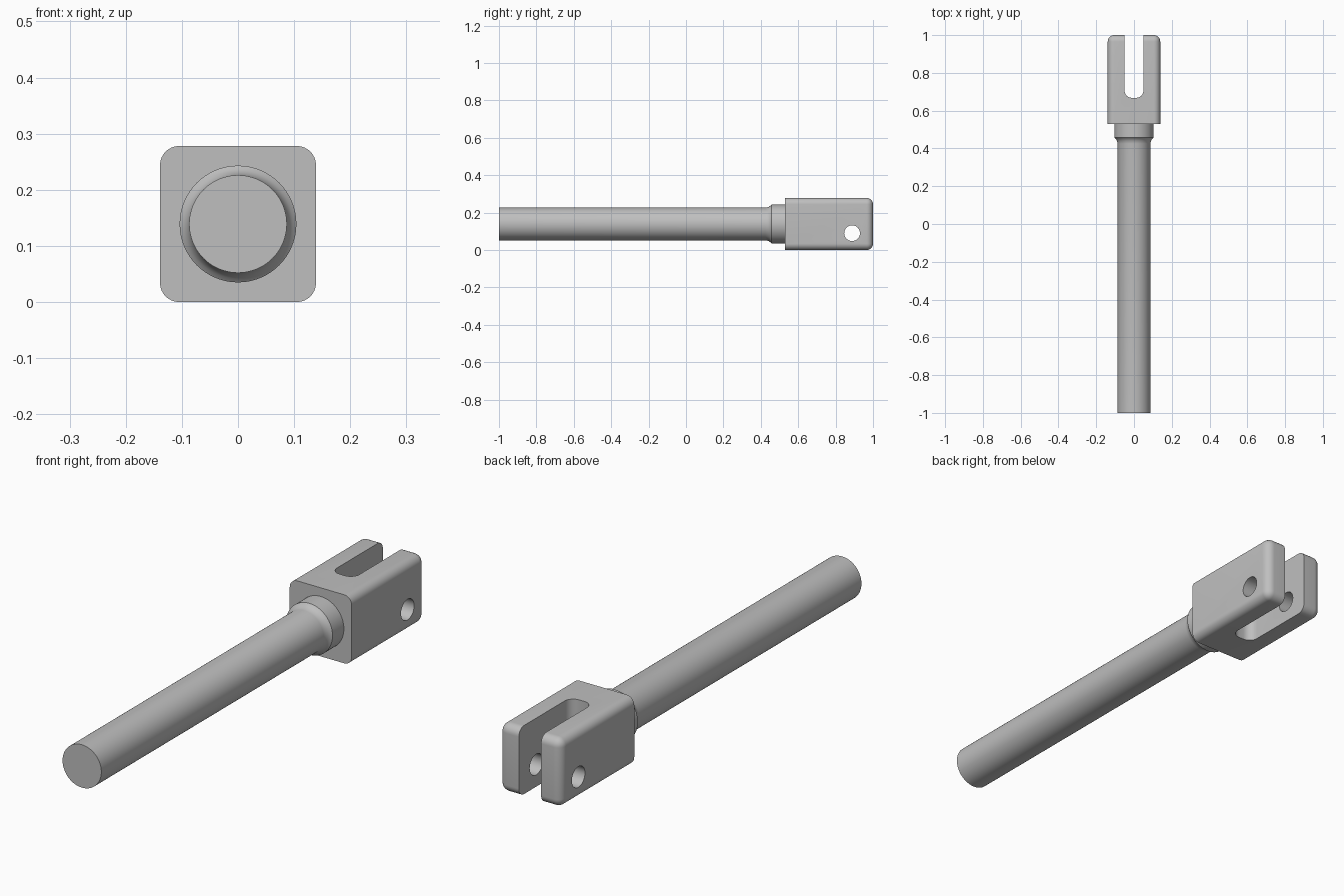
import bpy, bmesh, math
from mathutils import Matrix, Vector

cube = bpy.data.objects.get("Cube")
if cube:
    bpy.data.objects.remove(cube, do_unlink=True)

HALF = 0.139            # half width of the fork block, also the axis height
FORK_START, FORK_END = 0.53, 1.0

steel = bpy.data.materials.new("grey steel")
steel.use_nodes = True
colour = (0.52, 0.52, 0.52, 1)
steel.diffuse_color = colour
steel.node_tree.nodes["Principled BSDF"].inputs["Base Color"].default_value = colour


def finish(name, bm):
    bmesh.ops.recalc_face_normals(bm, faces=bm.faces)
    mesh = bpy.data.meshes.new(name)
    bm.to_mesh(mesh)
    bm.free()
    mesh.materials.append(steel)
    obj = bpy.data.objects.new(name, mesh)
    bpy.context.collection.objects.link(obj)
    return obj


def box(name, low, high, radius, rounded):
    """Box whose edges that pass the rounded test get a round bevel."""
    low, high = Vector(low), Vector(high)
    bm = bmesh.new()
    place = Matrix.Translation((low + high) / 2) @ Matrix.Diagonal((*(high - low), 1))
    bmesh.ops.create_cube(bm, size=1, matrix=place)
    edges = [e for e in bm.edges if rounded(e.verts[0].co, e.verts[1].co)]
    bmesh.ops.bevel(bm, geom=edges, offset=radius, segments=8, profile=0.5, affect='EDGES')
    return finish(name, bm)


def lathe(name, profile, segments=96):
    """Spin (radius, y) points around the long axis."""
    bm = bmesh.new()
    verts = [bm.verts.new((r, y, HALF)) for r, y in profile]
    edges = [bm.edges.new(pair) for pair in zip(verts, verts[1:])]
    bmesh.ops.spin(bm, geom=verts + edges, cent=(0, 0, HALF), axis=(0, 1, 0),
                   angle=math.tau, steps=segments)
    bmesh.ops.remove_doubles(bm, verts=bm.verts, dist=1e-5)
    return finish(name, bm)


def smooth(obj):
    bpy.ops.object.select_all(action='DESELECT')
    obj.select_set(True)
    bpy.context.view_layer.objects.active = obj
    bpy.ops.object.shade_smooth_by_angle(angle=math.radians(30))


def cut(obj, cutter):
    mod = obj.modifiers.new(cutter.name, 'BOOLEAN')
    mod.operation = 'DIFFERENCE'
    mod.solver = 'EXACT'
    mod.object = cutter
    bpy.ops.object.select_all(action='DESELECT')
    bpy.context.view_layer.objects.active = obj
    obj.select_set(True)
    bpy.ops.object.modifier_apply(modifier=mod.name)
    bpy.data.objects.remove(cutter, do_unlink=True)


# Rod with a flared shoulder and collar
rod = lathe("rod_and_collar", [
    (0, -1), (0.087, -1), (0.087, 0.425), (0.0885, 0.434), (0.092, 0.443),
    (0.097, 0.451), (0.104, 0.457), (0.104, FORK_START), (0, FORK_START)])

# Fork block: every edge rounded except those of the face towards the rod
fork = box("fork", (-HALF, FORK_START, 0), (HALF, FORK_END, 2 * HALF), 0.034,
           lambda a, b: max(a.y, b.y) > FORK_END - 0.01)

# Slot between the prongs, with rounded inner corners
cut(fork, box("slot_cutter", (-0.05, 0.668, -0.1), (0.05, 1.2, 0.4), 0.038,
              lambda a, b: a.y < 0.7 and b.y < 0.7 and abs(a.z - b.z) > 0.1))

# Pin hole through both prongs
bm = bmesh.new()
bmesh.ops.create_cone(bm, cap_ends=True, segments=48, radius1=0.042, radius2=0.042,
                      depth=0.6, matrix=Matrix.Translation((0, 0.888, 0.09))
                      @ Matrix.Rotation(math.pi / 2, 4, 'Y'))
cut(fork, finish("pin_hole_cutter", bm))

smooth(rod)
smooth(fork)
